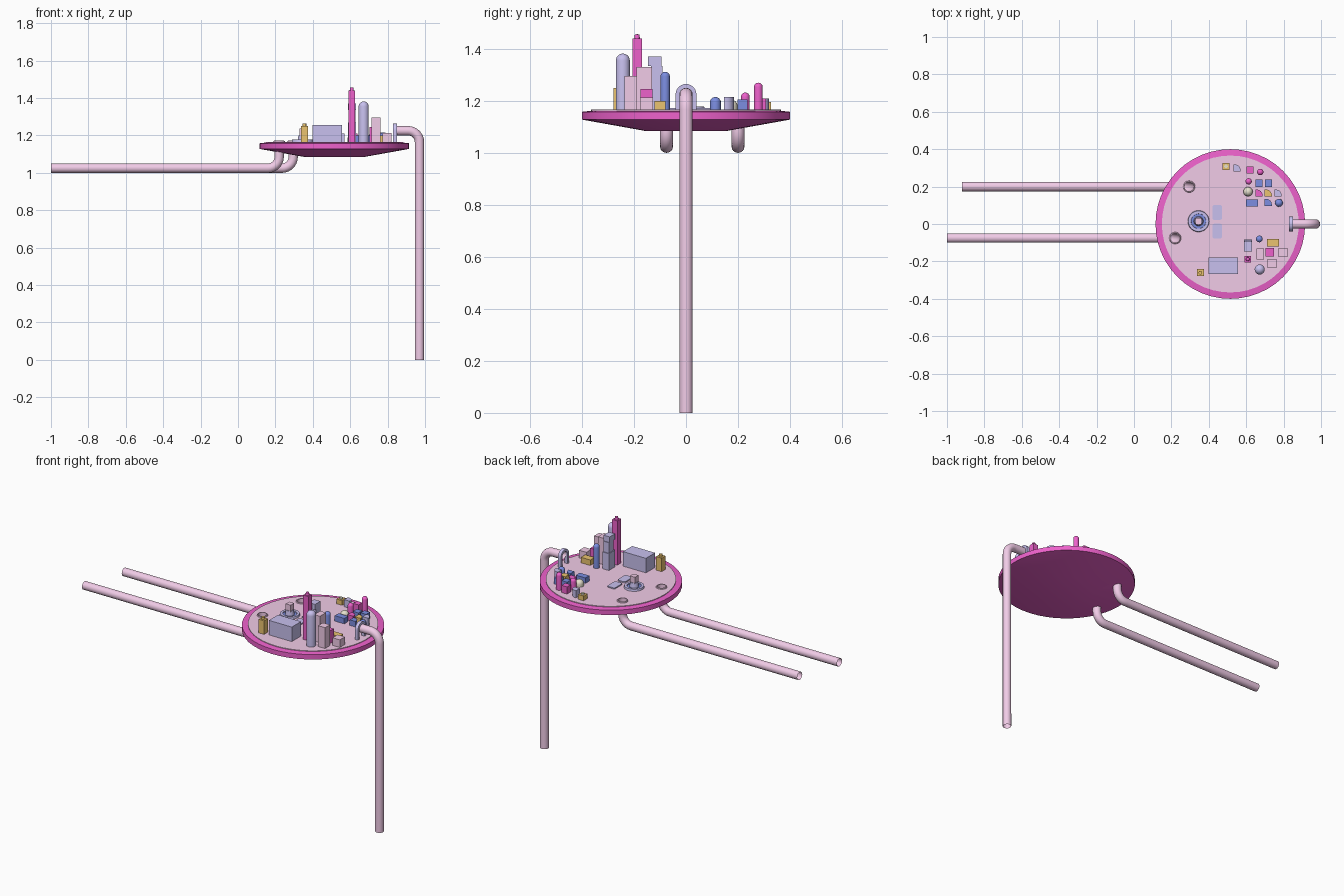
import bpy, bmesh, math
from mathutils import Vector

if "Cube" in bpy.data.objects:
    bpy.data.objects.remove(bpy.data.objects["Cube"])

CX, FLOOR = 0.515, 1.166
COLORS = {"pink": (0.88, 0.6, 0.8), "magenta": (0.85, 0.12, 0.6), "lilac": (0.58, 0.53, 0.86),
          "blue": (0.2, 0.27, 0.75), "orange": (0.83, 0.55, 0.16), "cream": (0.8, 0.76, 0.62)}
MATS = {}
for name, c in COLORS.items():
    MATS[name] = bpy.data.materials.new(name)
    MATS[name].diffuse_color = (*c, 1)


def finish(name, bm, *colors, smooth=True):
    bmesh.ops.recalc_face_normals(bm, faces=bm.faces)
    me = bpy.data.meshes.new(name)
    bm.to_mesh(me)
    bm.free()
    ob = bpy.data.objects.new(name, me)
    bpy.context.collection.objects.link(ob)
    for c in colors:
        me.materials.append(MATS[c])
    if smooth:
        shade(ob)
    return ob


def shade(ob):
    bpy.ops.object.select_all(action='DESELECT')
    ob.select_set(True)
    bpy.context.view_layer.objects.active = ob
    bpy.ops.object.shade_smooth_by_angle(angle=math.radians(35))


def prism(name, pts, z0, z1, color):
    """Extrude a flat outline upwards."""
    bm = bmesh.new()
    lo = [bm.verts.new((x, y, z0)) for x, y in pts]
    hi = [bm.verts.new((x, y, z1)) for x, y in pts]
    bm.faces.new(lo)
    bm.faces.new(hi)
    n = len(pts)
    for i in range(n):
        j = (i + 1) % n
        bm.faces.new((lo[i], lo[j], hi[j], hi[i]))
    return finish(name, bm, color)


def box(name, x, y, w, d, z1, color, z0=FLOOR - 0.004):
    a, b = w / 2, d / 2
    return prism(name, [(x - a, y - b), (x + a, y - b), (x + a, y + b), (x - a, y + b)], z0, z1, color)


def arc(cx, cy, r, a0, a1, n=6):
    return [(cx + r * math.cos(math.radians(a0 + (a1 - a0) * i / n)),
             cy + r * math.sin(math.radians(a0 + (a1 - a0) * i / n))) for i in range(n + 1)]


def corner_house(name, x, y, s, z1, color):
    """Box with one rounded corner."""
    h = s / 2
    r = s * 0.8
    return prism(name, [(x - h, y + h), (x - h, y - h), (x + h, y - h)]
                 + arc(x + h - r, y + h - r, r, 0, 90), FLOOR - 0.004, z1, color)


def revolve(name, x, y, prof, color, n=20, cols=None, band=None):
    """Lathe an (r, z) profile; r = 0 ends are closed to a point."""
    bm = bmesh.new()
    rings = []
    for r, z in prof:
        if r < 1e-5:
            rings.append([bm.verts.new((x, y, z))] * n)
        else:
            rings.append([bm.verts.new((x + r * math.cos(2 * math.pi * i / n),
                                        y + r * math.sin(2 * math.pi * i / n), z)) for i in range(n)])
    for k in range(len(rings) - 1):
        a, b = rings[k], rings[k + 1]
        for i in range(n):
            j = (i + 1) % n
            f = bm.faces.new(list(dict.fromkeys((a[i], a[j], b[j], b[i]))))
            if band is not None and k >= band:
                f.material_index = 1
    return finish(name, bm, *(cols or (color,)))


def dome_tower(name, x, y, r, z1, color):
    prof = [(0, FLOOR - 0.004), (r, FLOOR - 0.004)] + arc(0, z1 - r, r, 0, 90)[:-1] + [(0, z1)]
    return revolve(name, x, y, prof, color)


def pipe(name, pts, r=0.025):
    """Open tube along a path."""
    cu = bpy.data.curves.new(name, 'CURVE')
    cu.dimensions = '3D'
    cu.bevel_depth, cu.bevel_resolution = r, 6
    sp = cu.splines.new('POLY')
    sp.points.add(len(pts) - 1)
    for p, c in zip(sp.points, pts):
        p.co = (*c, 1)
    cu.materials.append(MATS["pink"])
    ob = bpy.data.objects.new(name, cu)
    bpy.context.collection.objects.link(ob)
    bpy.ops.object.select_all(action='DESELECT')
    ob.select_set(True)
    bpy.context.view_layer.objects.active = ob
    bpy.ops.object.convert(target='MESH')
    shade(bpy.context.view_layer.objects.active)


# Round platform with pink floor
platform = revolve("platform", CX, 0, [(0, 1.085), (0.16, 1.085), (0.4, 1.128), (0.4, 1.158),
                                       (0.366, 1.162), (0.366, FLOOR), (0, FLOOR)],
                   None, 48, ("magenta", "pink"), 4)

# Two drain pipes through the platform
for side, hx, y, x0 in (("back", 0.295, 0.2, -0.92), ("front", 0.22, -0.075, -1.0)):
    cutter = revolve("drain_cutter", hx, y, [(0, 1.0), (0.0255, 1.0), (0.0255, 1.25), (0, 1.25)], "pink")
    mod = platform.modifiers.new("drain", 'BOOLEAN')
    mod.operation, mod.object, mod.solver = 'DIFFERENCE', cutter, 'EXACT'
    bpy.context.view_layer.objects.active = platform
    bpy.ops.object.modifier_apply(modifier=mod.name)
    bpy.data.objects.remove(cutter)
    bend = [(px, y, pz) for px, pz in arc(hx - 0.06, 1.085, 0.06, -90, 0, 8)]
    pipe(side + "_drain_pipe", [(x0, y, 1.025)] + bend + [(hx, y, FLOOR)])
    revolve(side + "_drain_collar", hx, y, [(0.025, FLOOR - 0.01), (0.025, FLOOR + 0.006),
                                            (0.03, FLOOR + 0.005), (0.033, FLOOR - 0.003)], "pink")

# Supply pipe standing on the ground, and its arched gate
pipe("supply_pipe", [(0.84, 0, 1.225)] + [(px, 0, pz) for px, pz in arc(0.91, 1.165, 0.06, 90, 0, 8)]
     + [(0.97, 0, 0)])
gate_bm = bmesh.new()
outer = [(0.04, 1.163)] + arc(0, 1.225, 0.04, 0, 180, 14) + [(-0.04, 1.163)]
inner = [(0.025, 1.163)] + arc(0, 1.225, 0.025, 0, 180, 14) + [(-0.025, 1.163)]
loops = [[gate_bm.verts.new((x, y, z)) for y, z in pts]
         for x, pts in ((0.83, outer), (0.85, outer), (0.85, inner), (0.83, inner))]
for k in range(4):
    a, b = loops[k], loops[(k + 1) % 4]
    for i in range(len(a) - 1):
        gate_bm.faces.new((a[i], a[i + 1], b[i + 1], b[i]))
for e in (0, -1):
    gate_bm.faces.new([lp[e] for lp in loops])
finish("arched_gate", gate_bm, "lilac")

# Fountain: basin, water and stepped pedestal
revolve("fountain_basin", 0.345, 0.015, [(0.058, FLOOR - 0.003), (0.055, FLOOR + 0.012),
                                         (0.04, FLOOR + 0.012), (0.038, FLOOR - 0.003)], "lilac", 32)
revolve("fountain_water", 0.345, 0.015, [(0.04, FLOOR + 0.006), (0, FLOOR + 0.006)], "blue", 32)
revolve("fountain_pedestal", 0.345, 0.015, [(0.027, FLOOR), (0.022, FLOOR + 0.035), (0, FLOOR + 0.035)], "lilac", 20)
box("fountain_block", 0.345, 0.015, 0.034, 0.034, 1.238, "pink", FLOOR + 0.03)

# Rounded ponds
for i, y in enumerate((0.062, -0.038)):
    pts = []
    for sx, sy, a in ((1, 1, 0), (-1, 1, 90), (-1, -1, 180), (1, -1, 270)):
        pts += arc(0.445 + sx * 0.015, y + sy * 0.029, 0.011, a, a + 90, 4)
    prism(f"pond_{i}", pts, FLOOR - 0.003, FLOOR + 0.007, "lilac")

# Tall district
box("hall", 0.478, -0.223, 0.157, 0.09, 1.256, "lilac")
box("kiosk", 0.355, -0.26, 0.038, 0.038, 1.25, "orange")
revolve("kiosk_cap", 0.355, -0.26, [(0.01, 1.25), (0.01, 1.263), (0, 1.263)], "orange", 12)
box("spire", 0.608, -0.188, 0.036, 0.036, 1.44, "magenta")
revolve("spire_tip", 0.608, -0.188, [(0.011, 1.44), (0.009, 1.455), (0, 1.457)], "magenta", 12)
dome_tower("round_tower", 0.672, -0.243, 0.027, 1.382, "lilac")
dome_tower("slim_tower", 0.67, -0.08, 0.018, 1.312, "blue")
box("stepped_tower_base", 0.61, -0.115, 0.044, 0.062, 1.27, "lilac")
box("stepped_tower_middle", 0.61, -0.112, 0.036, 0.045, 1.335, "lilac", 1.27)
box("stepped_tower_top", 0.61, -0.12, 0.042, 0.052, 1.37, "lilac", 1.335)
box("wide_tower", 0.675, -0.16, 0.04, 0.06, 1.33, "pink")
box("corner_tower", 0.738, -0.212, 0.048, 0.048, 1.295, "pink")
box("mid_block", 0.725, -0.152, 0.045, 0.045, 1.245, "magenta")
box("low_block", 0.797, -0.152, 0.05, 0.05, 1.213, "pink")
box("long_block", 0.744, -0.1, 0.065, 0.042, 1.2, "orange")

# Low houses
for i, (x, y, z, c) in enumerate(((0.55, 0.3, 1.21, "lilac"), (0.668, 0.165, 1.2, "magenta"),
                                  (0.718, 0.165, 1.2, "orange"), (0.77, 0.165, 1.215, "lilac"),
                                  (0.718, 0.115, 1.2, "blue"))):
    corner_house(f"corner_house_{i}", x, y, 0.038, z, c)
for i, (x, y, w, z, c) in enumerate(((0.668, 0.218, 0.038, 1.2, "blue"), (0.72, 0.218, 0.038, 1.205, "blue"),
                                     (0.63, 0.113, 0.065, 1.2, "blue"), (0.62, 0.288, 0.038, 1.21, "magenta"),
                                     (0.492, 0.308, 0.038, 1.195, "orange"))):
    box(f"house_{i}", x, y, w, 0.038, z, c)
revolve("house_vent", 0.492, 0.308, [(0.01, 1.195), (0.01, 1.203), (0, 1.203)], "cream", 12)
for i, (x, y, r, z, c) in enumerate(((0.775, 0.113, 0.021, 1.215, "blue"), (0.675, 0.278, 0.017, 1.27, "magenta"),
                                     (0.613, 0.228, 0.017, 1.232, "magenta"), (0.61, 0.173, 0.025, 1.205, "cream"))):
    dome_tower(f"dome_house_{i}", x, y, r, z, c)
shade(platform)

for m in bpy.data.materials:
    if m.users and not m.is_grease_pencil:
        m.use_nodes = True
        m.node_tree.nodes["Principled BSDF"].inputs["Base Color"].default_value = m.diffuse_color
